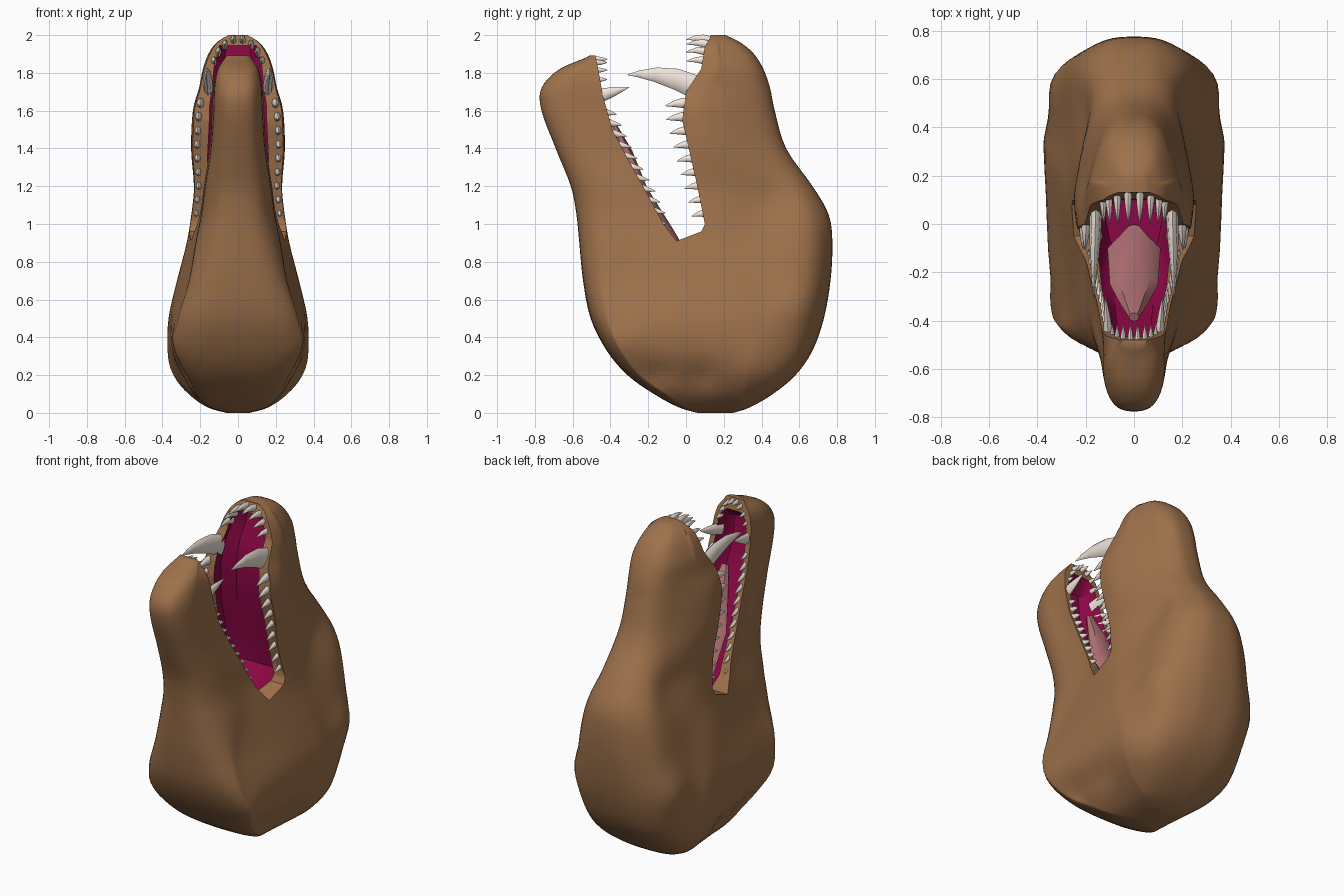
import bpy, bmesh, math
from mathutils import Vector

if "Cube" in bpy.data.objects:
    bpy.data.objects.remove(bpy.data.objects["Cube"])


def material(name, rgb):
    m = bpy.data.materials.new(name)
    m.diffuse_color = (*rgb, 1)
    m.use_nodes = True
    m.node_tree.nodes["Principled BSDF"].inputs["Base Color"].default_value = m.diffuse_color
    return m


SKIN = material("skin", (0.34, 0.165, 0.07))
LINING = material("mouth_lining", (0.27, 0.002, 0.06))
IVORY = material("ivory", (0.88, 0.78, 0.70))
PINK = material("tongue_pink", (0.45, 0.17, 0.18))


def catmull(p, t):
    i = min(int(t), len(p) - 2)
    f = t - i
    a, b, c, d = p[max(i - 1, 0)], p[i], p[i + 1], p[min(i + 2, len(p) - 1)]
    return [0.5 * (2 * q + (r - o) * f + (2 * o - 5 * q + 4 * r - s) * f * f
            + (3 * q - o - 3 * r + s) * f ** 3) for o, q, r, s in zip(a, b, c, d)]


def loft_into(bm, rings):
    loops = [[bm.verts.new(p) for p in ring] for ring in rings]
    n = len(loops[0])
    for a, b in zip(loops, loops[1:]):
        for i in range(n):
            bm.faces.new((a[i], a[(i + 1) % n], b[(i + 1) % n], b[i]))
    bm.faces.new(loops[0][::-1])
    bm.faces.new(loops[-1])


def finish(bm, name, mats, index=0, tris=False):
    if tris:
        bmesh.ops.triangulate(bm, faces=bm.faces[:])
    bmesh.ops.recalc_face_normals(bm, faces=bm.faces[:])
    for f in bm.faces:
        f.material_index = index
    me = bpy.data.meshes.new(name)
    bm.to_mesh(me)
    bm.free()
    ob = bpy.data.objects.new(name, me)
    for m in mats:
        me.materials.append(m)
    bpy.context.collection.objects.link(ob)
    return ob


def smooth(ob, deg):
    bpy.ops.object.select_all(action='DESELECT')
    ob.select_set(True)
    bpy.context.view_layer.objects.active = ob
    bpy.ops.object.shade_smooth_by_angle(angle=math.radians(deg))


# Head stations: z, throat y, lower rim y, upper rim y, crown y, then half widths
ROWS = [
    (0.00, .06, .11, .20, .25, .05, .06, .04),
    (0.03, -.04, .03, .25, .34, .15, .16, .12),
    (0.10, -.17, -.05, .25, .46, .23, .255, .20),
    (0.20, -.31, -.18, .25, .58, .28, .325, .26),
    (0.33, -.42, -.27, .25, .67, .325, .365, .29),
    (0.50, -.505, -.33, .20, .73, .32, .365, .31),
    (0.70, -.545, -.30, .15, .765, .265, .32, .29),
    (0.90, -.565, -.20, .10, .775, .23, .27, .26),
    (1.05, -.58, -.16, .09, .755, .20, .245, .225),
    (1.20, -.61, -.23, .06, .67, .18, .23, .19),
    (1.40, -.69, -.34, .02, .53, .15, .24, .16),
    (1.60, -.765, -.43, -.02, .47, .135, .23, .15),
    (1.72, -.765, -.44, .02, .445, .13, .20, .14),
    (1.82, -.67, -.44, .09, .41, .11, .18, .13),
    (1.90, -.50, -.40, .10, .36, .06, .15, .11),
    (1.96, -.56, -.40, .11, .29, .05, .11, .085),
    (2.00, -.60, -.40, .12, .21, .04, .05, .04)]
# Muscle bumps and hollows: y, z, radius, amount
BUMPS = [(.58, .58, .11, .025), (.45, 1.12, .14, -.03), (-.33, .38, .09, .02),
         (.08, .19, .08, -.025), (-.15, .21, .07, -.02), (.40, .20, .12, .02),
         (-.10, .45, .15, .01)]


def head_ring(row):
    z, y0, yl, yu, y1, wl, wu, wt = row
    a, b = yl - y0, y1 - yu
    half = [(0, y0), (.6 * wl, y0 + .08 * a), (.94 * wl, y0 + .4 * a), (wl, yl), (wu, yu),
            (.98 * wu, yu + .35 * b), (wt, yu + .78 * b), (.55 * wt, y1 - .04 * b), (0, y1)]
    half = [(-half[1][0], half[1][1])] + half + [(-half[-2][0], half[-2][1])]
    pts = [catmull(half, 1 + k / 5) for k in range(41)]
    out = []
    for x, y in pts:
        g = sum(h * math.exp(-((y - by) ** 2 + (z - bz) ** 2) / r ** 2) for by, bz, r, h in BUMPS)
        out.append((max(0, x + g * min(1, x / .15)), y))
    return [(x, y, z) for x, y in out] + [(-x, y, z) for x, y in out[-2:0:-1]]


bm = bmesh.new()
loft_into(bm, [head_ring(catmull(ROWS, k / 4)) for k in range(4 * (len(ROWS) - 1) + 1)])
head = finish(bm, "head", [SKIN, LINING], tris=True)

# Gape between the jaws, cut straight across
GAPE = [(-.05, .91), (-.12, 1.0), (-.2, 1.15), (-.3, 1.33), (-.39, 1.5), (-.44, 1.68),
        (-.465, 1.82), (-.48, 1.893), (-.9, 1.897), (-.9, 2.1), (.141, 2.1), (.13, 1.99),
        (.10, 1.94), (.08, 1.82), (.0, 1.7), (-.02, 1.55), (.015, 1.4), (.06, 1.2),
        (.1, 1.0), (.08, .96)]
bm = bmesh.new()
loft_into(bm, [[(x, y, z) for y, z in GAPE] for x in (-.6, .6)])
gape = finish(bm, "gape_cutter", [SKIN, LINING], tris=True)

# Hollow inside of the mouth: z, floor y, palate y, floor and palate half widths
TROUGH = [(.84, -.12, .10, .10, .12), (.98, -.25, .20, .14, .18), (1.2, -.35, .18, .13, .17),
          (1.4, -.45, .13, .11, .165), (1.6, -.54, .12, .095, .16), (1.75, -.55, .14, .09, .14),
          (1.84, -.44, .19, .07, .13), (1.945, -.40, .19, .04, .10)]
bm = bmesh.new()
rings = []
for z, a, b, wl, wu in TROUGH:
    h = [(.6 * wl, a), (wl, a + .05), (wu, b - .06), (.6 * wu, b)]
    rings.append([(x, y, z) for x, y in h] + [(-x, y, z) for x, y in h[::-1]])
loft_into(bm, rings)
trough = finish(bm, "mouth_cutter", [SKIN, LINING], 1, tris=True)

for cutter in (gape, trough):
    backup = head.data.copy()
    for solver in ('EXACT', 'MANIFOLD', 'FLOAT'):
        bpy.context.view_layer.objects.active = head
        mod = head.modifiers.new("cut", 'BOOLEAN')
        mod.operation, mod.solver, mod.object = 'DIFFERENCE', solver, cutter
        bpy.ops.object.modifier_apply(modifier=mod.name)
        if len(head.data.polygons) > 1000:
            break
        head.data = backup.copy()
    bpy.data.objects.remove(cutter)
smooth(head, 40)

# Tongue: centre y, z, half width, half thickness
bm = bmesh.new()
rings = []
for y, z, w, t in [(-.02, .85, .03, .02), (-.10, .95, .11, .04), (-.25, 1.17, .10, .05),
                   (-.325, 1.37, .06, .045), (-.385, 1.52, .022, .02)]:
    rings.append([(w * math.cos(k * math.pi / 4), y + .9 * t * math.sin(k * math.pi / 4),
                   z + .4 * t * math.sin(k * math.pi / 4)) for k in range(8)])
loft_into(bm, rings)
smooth(finish(bm, "tongue", [PINK]), 40)


# Curved, tapering tooth and its mirror twin
def tooth(bm, base, tip, r, sag=0.0, thin=.7):
    base, tip = Vector(base), Vector(tip)
    d = (tip - base).normalized()
    u = Vector((1, 0, 0))
    v = d.cross(u).normalized()
    u = v.cross(d)
    for s in (1, -1):
        rings = []
        for t, k in ((0, 1), (.3, .88), (.6, .6), (.85, .27), (1, .03)):
            c = base.lerp(tip, t) + Vector((0, 0, sag * 4 * t * (1 - t)))
            ring = [c + (u * thin * math.cos(q * math.pi / 4) + v * math.sin(q * math.pi / 4)) * r * k
                    for q in range(8)]
            rings.append([(s * p.x, p.y, p.z) for p in ring])
        loft_into(bm, rings)


def at(z):
    i = max(j for j in range(len(ROWS) - 1) if ROWS[j][0] <= z)
    f = (z - ROWS[i][0]) / (ROWS[i + 1][0] - ROWS[i][0])
    return [p + (q - p) * f for p, q in zip(ROWS[i], ROWS[i + 1])]


upper, lower = bmesh.new(), bmesh.new()
# Front teeth
for x, z in ((.025, 1.97), (.07, 1.945), (.105, 1.905), (.13, 1.855)):
    tooth(upper, (x, .13, z), (x * .95, .0, z + .005), .024, .012)
for x, z in ((.015, 1.872), (.045, 1.855), (.07, 1.815), (.09, 1.765)):
    tooth(lower, (x, -.48, z), (x, -.415, z), .016)
# Fangs
tooth(upper, (.158, .06, 1.72), (.168, -.31, 1.79), .064, .03, .42)
tooth(lower, (.103, -.49, 1.67), (.118, -.30, 1.725), .038, .0, .55)
# Side rows
for k in range(9):
    z = 1.63 - k * .073
    row = at(z)
    n = .13 - .005 * k
    tooth(upper, (row[6] - .025, row[3] + .03, z + .01), (row[6] - .02, row[3] + .03 - n, z - .005),
          .03 - .001 * k, .006)
for k in range(11):
    z = 1.6 - k * .058
    row = at(z)
    tooth(lower, (row[5] - .022, row[2] - .03, z), (row[5] - .018, row[2] + .065, z - .02), .022)
smooth(finish(upper, "upper_teeth", [IVORY]), 50)
smooth(finish(lower, "lower_teeth", [IVORY]), 50)
